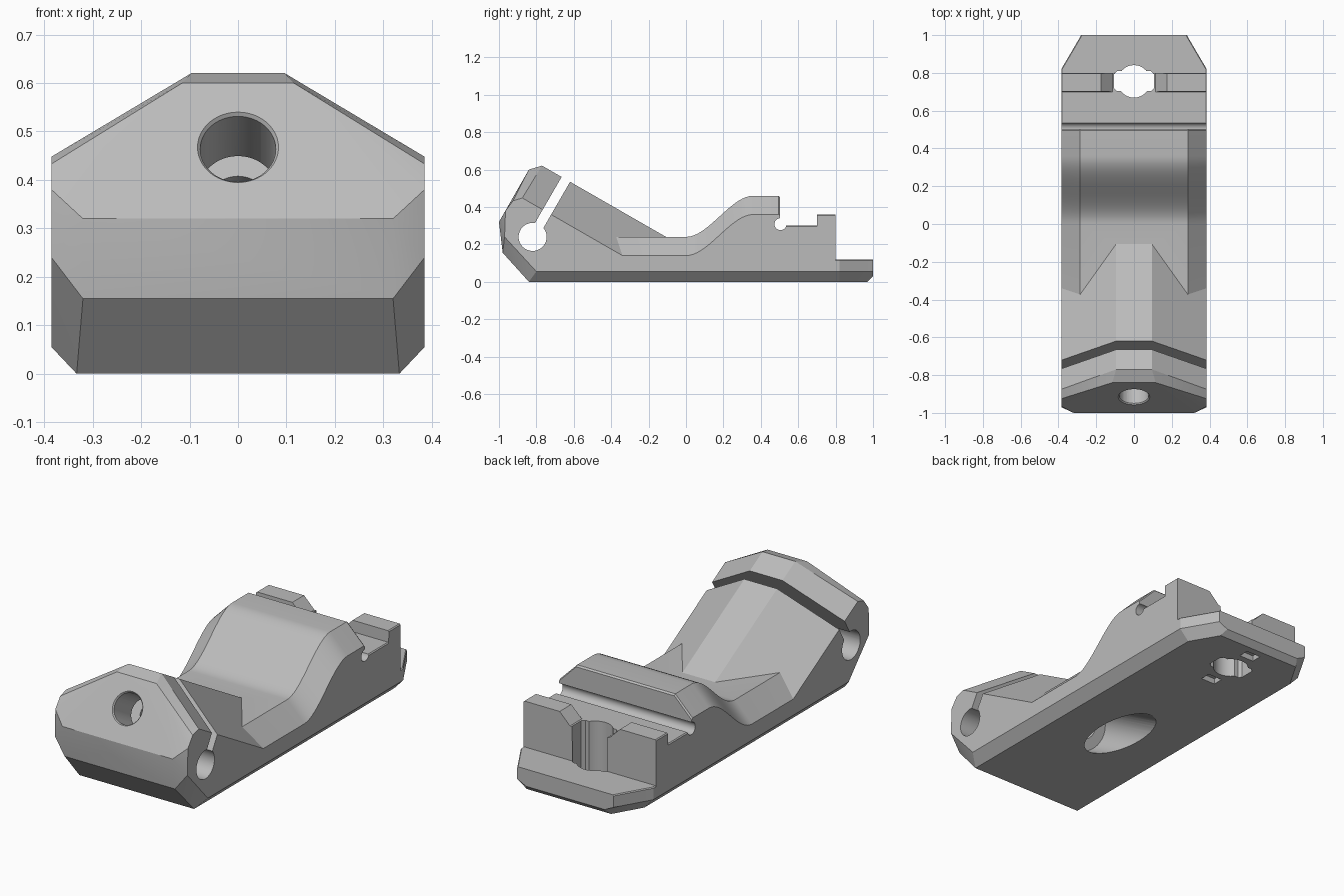
import bpy, bmesh
from mathutils import Matrix, Vector

cube = bpy.data.objects.get("Cube")
if cube:
    bpy.data.objects.remove(cube, do_unlink=True)

GREY = (0.5, 0.5, 0.5, 1)
grey = bpy.data.materials.new("plain grey")
grey.use_nodes = True
grey.diffuse_color = GREY
grey.node_tree.nodes["Principled BSDF"].inputs["Base Color"].default_value = GREY

HALF = 0.385       # half width of the whole part
EDGE = 0.052       # chamfer along the bottom edges


def finish(name, bm):
    bmesh.ops.recalc_face_normals(bm, faces=bm.faces)
    mesh = bpy.data.meshes.new(name)
    bm.to_mesh(mesh)
    bm.free()
    mesh.materials.append(grey)
    obj = bpy.data.objects.new(name, mesh)
    bpy.context.collection.objects.link(obj)
    return obj


def hull(name, points):
    """Convex solid from points, mirrored in x."""
    bm = bmesh.new()
    for x, y, z in points:
        for side in (-1, 1):
            bm.verts.new((side * x, y, z))
    result = bmesh.ops.convex_hull(bm, input=bm.verts)
    loose = {v for v in result["geom_interior"] if isinstance(v, bmesh.types.BMVert)}
    bmesh.ops.delete(bm, geom=list(loose), context="VERTS")
    return finish(name, bm)


def rod(name, start, end, r1, r2=None):
    """Round cutter between two points."""
    a, b = Vector(start), Vector(end)
    turn = (b - a).to_track_quat("Z", "Y").to_matrix().to_4x4()
    bm = bmesh.new()
    bmesh.ops.create_cone(bm, cap_ends=True, segments=48, radius1=r1,
                          radius2=r1 if r2 is None else r2, depth=(b - a).length,
                          matrix=Matrix.Translation((a + b) / 2) @ turn)
    return finish(name, bm)


def loft(name, sections):
    """Skin cross-sections: y, half width, top, top chamfer, bottom."""
    bm = bmesh.new()
    rings = []
    for y, w, top, c, low in sections:
        half = [(w - EDGE, low), (w, EDGE + 0.003), (w, top - c), (w - c, top)]
        ring = half + [(-x, z) for x, z in reversed(half)]
        rings.append([bm.verts.new((x, y, z)) for x, z in ring])
    for a, b in zip(rings, rings[1:]):
        for i in range(8):
            j = (i + 1) % 8
            bm.faces.new((a[i], a[j], b[j], b[i]))
    bm.faces.new(rings[0])
    bm.faces.new(rings[-1])
    return finish(name, bm)


def combine(target, other, operation):
    mod = target.modifiers.new(operation.lower(), "BOOLEAN")
    mod.operation = operation
    mod.solver = "EXACT"
    mod.object = other
    bpy.context.view_layer.objects.active = target
    bpy.ops.object.modifier_apply(modifier=mod.name)
    bpy.data.objects.remove(other, do_unlink=True)


# Main body: low trough, rising saddle, rear steps and tapered tongue
sections = [(-0.6, HALF, 0.24, 0.1, 0)]
STEPS = 18
for i in range(STEPS + 1):
    t = i / STEPS
    sections.append((0.36 * t, HALF, 0.24 + 0.22 * t * t * (3 - 2 * t), 0.1, 0))
sections += [(0.495, HALF, 0.46, 0.1, 0), (0.503, HALF, 0.452, 0.1, 0)]
for y, top in [(0.504, 0.30), (0.70, 0.30), (0.701, 0.36), (0.798, 0.36),
               (0.799, 0.12), (0.82, 0.12)]:
    sections.append((y, HALF, top, 0.005, 0))
sections += [(0.97, 0.297, 0.12, 0.005, 0), (1.0, 0.28, 0.12, 0.005, 0.03)]
body = loft("clamp_body", sections)

# Faceted front jaw with a roof-shaped ramp running down into the trough
jaw = hull("front_jaw", [
    (0.333, -0.84, 0), (HALF, -0.80, 0.055),
    (0.32, -0.98, 0.155), (HALF, -0.97, 0.24),
    (0.32, -1.0, 0.32), (HALF, -0.965, 0.38),
    (HALF, -0.925, 0.433), (0.115, -0.84, 0.60),
    (HALF, -0.875, 0.448), (0.095, -0.77, 0.621),
    (0.095, 0.137, 0.10), (HALF, -0.27, 0.10),
    (HALF, -0.27, 0.055), (0.333, -0.27, 0)])
combine(body, jaw, "UNION")

# Hinge bore and the slanted slot that frees the jaw
combine(body, rod("hinge_bore", (-1, -0.82, 0.24), (1, -0.82, 0.24), 0.075), "DIFFERENCE")
along, across = Vector((0, 0.5, 0.866)), Vector((0, 0.866, -0.5))
root = Vector((0, -0.82, 0.24))
slot = [root + along * d + across * s + Vector((0.6, 0, 0))
        for d in (0, 0.7) for s in (-0.026, 0.026)]
combine(body, hull("jaw_slot", slot), "DIFFERENCE")

# Slanted bolt hole: rim chamfer, head bore, shank bore, wide lower pocket
mouth = Vector((0, -0.916, 0.467))
for name, near, far, r1, r2 in [("rim", -0.01, 0.008, 0.092, 0.077),
                                ("head_bore", -0.05, 0.2, 0.078, 0.078),
                                ("shank_bore", 0.1, 0.8, 0.06, 0.06),
                                ("lower_pocket", 0.62, 1.3, 0.12, 0.12)]:
    combine(body, rod(name, mouth + across * near, mouth + across * far, r1, r2), "DIFFERENCE")

# Round groove under the saddle lip
combine(body, rod("lip_groove", (-1, 0.505, 0.308), (1, 0.505, 0.308), 0.032), "DIFFERENCE")

# Sloped gap between the two rear stops
gap = [(x, y, z) for y in (0.69, 0.81) for x, z in ((0.115, 0.30), (0.215, 0.40))]
combine(body, hull("stop_gap", gap), "DIFFERENCE")

# Vertical hole with side tabs
combine(body, rod("rear_hole", (0, 0.755, -1), (0, 0.755, 1), 0.086), "DIFFERENCE")
tabs = [(x, 0.757 + s * y, z) for z in (-0.5, 0.5) for s in (-1, 1)
        for x, y in ((0.105, 0.038), (0.09, 0.053))]
combine(body, hull("rear_tabs", tabs), "DIFFERENCE")

# Shallow pads sunk in the underside
for y in (0.605, 0.905):
    pad = [(0.042, y + s, z) for s in (-0.028, 0.028) for z in (-0.1, 0.03)]
    combine(body, hull("underside_pad", pad), "DIFFERENCE")

bpy.ops.object.select_all(action="DESELECT")
body.select_set(True)
bpy.context.view_layer.objects.active = body
bpy.ops.object.shade_smooth_by_angle(angle=0.35)
